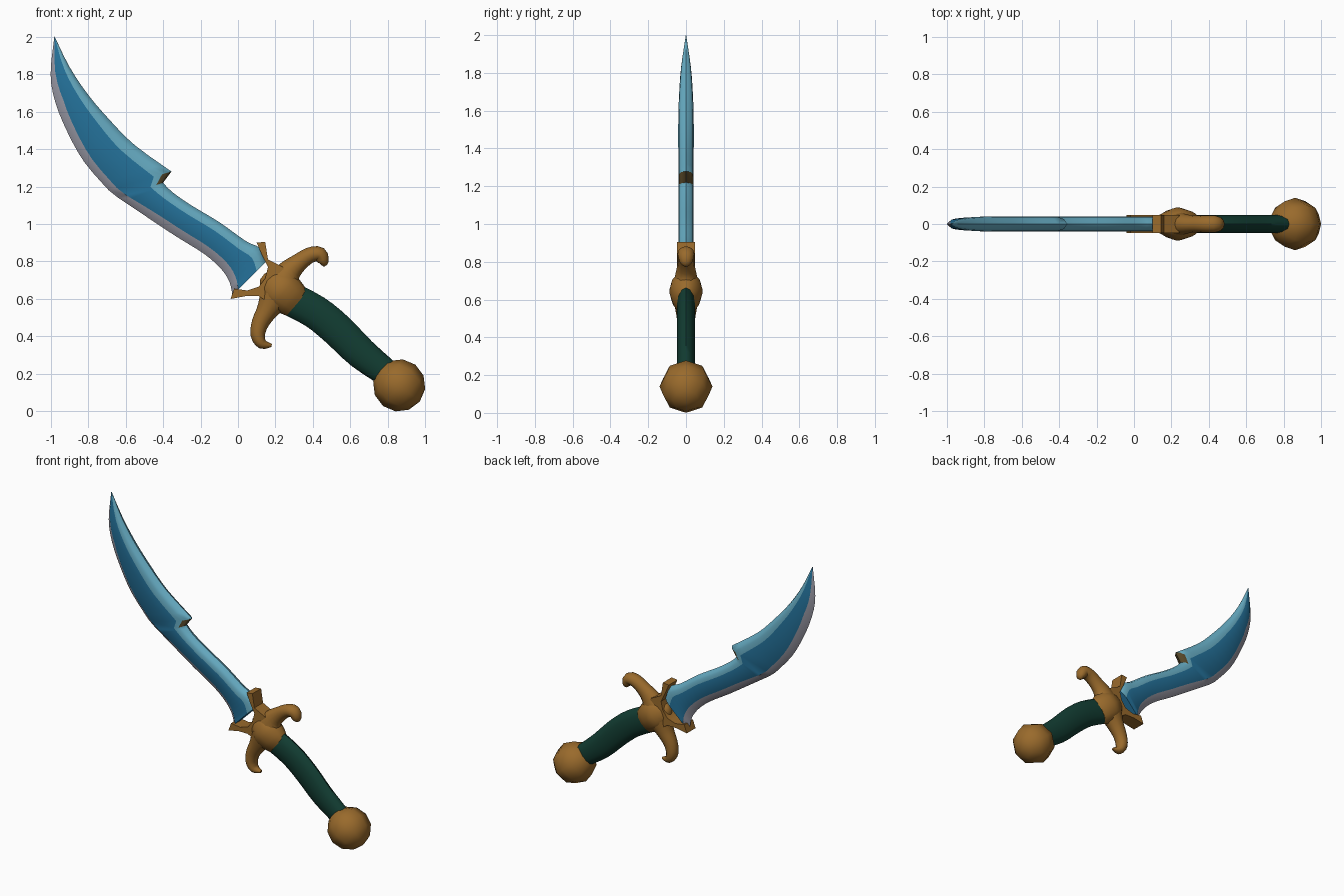
import bpy, bmesh, math
from mathutils import Vector, Matrix

if "Cube" in bpy.data.objects:
    bpy.data.objects.remove(bpy.data.objects["Cube"])


def material(name, rgb):
    m = bpy.data.materials.new(name)
    m.use_nodes = True
    m.diffuse_color = (*rgb, 1)
    m.node_tree.nodes["Principled BSDF"].inputs["Base Color"].default_value = (*rgb, 1)
    return m


gold = material("gold", (.32, .145, .025))
green = material("dark green", (.006, .046, .032))
blue = material("blade blue", (.018, .17, .33))
pale = material("pale blue", (.13, .4, .53))
silver = material("edge silver", (.33, .33, .39))
bronze = material("dark bronze", (.09, .06, .02))


def finish(name, bm, mats, angle=50):
    bmesh.ops.remove_doubles(bm, verts=bm.verts, dist=.0005)
    bmesh.ops.recalc_face_normals(bm, faces=bm.faces)
    mesh = bpy.data.meshes.new(name)
    bm.to_mesh(mesh)
    bm.free()
    for m in mats:
        mesh.materials.append(m)
    ob = bpy.data.objects.new(name, mesh)
    bpy.context.collection.objects.link(ob)
    bpy.ops.object.select_all(action='DESELECT')
    ob.select_set(True)
    bpy.context.view_layer.objects.active = ob
    bpy.ops.object.shade_smooth_by_angle(angle=math.radians(angle))
    return ob


def spline(rows, steps):
    """Catmull-Rom through rows of any width."""
    rows = [Vector(r) for r in rows]
    out = []
    for i in range(len(rows) - 1):
        b, c = rows[i], rows[i + 1]
        a = rows[i - 1] if i else b
        d = rows[min(i + 2, len(rows) - 1)]
        for s in range(steps):
            t = s / steps
            out.append(b + (c - a) * t / 2 + (a * 2 - b * 5 + c * 4 - d) * t * t / 2
                       + (b * 3 - a - c * 3 + d) * t ** 3 / 2)
    return out + [rows[-1]]


def loft(bm, rings, paint=lambda i, j: 0):
    """Skin closed rings of points; paint gives the material of each face."""
    vs = [[bm.verts.new(p) for p in ring] for ring in rings]
    n = len(vs[0])
    for i in range(len(vs) - 1):
        for j in range(n):
            k = (j + 1) % n
            f = bm.faces.new((vs[i][j], vs[i][k], vs[i + 1][k], vs[i + 1][j]))
            f.material_index = paint(i, j)
    bm.faces.new(vs[0])
    bm.faces.new(vs[-1])


def tube(name, rows, mat, sides=12, steps=3):
    """Oval tube: each row is x, z, radius in the sword plane, radius in y."""
    rows = spline(rows, steps)
    rings = []
    for i, (x, z, ra, rb) in enumerate(rows):
        a, b = rows[max(i - 1, 0)], rows[min(i + 1, len(rows) - 1)]
        n = Vector((a[1] - b[1], 0, b[0] - a[0])).normalized()
        ang = [math.tau * k / sides for k in range(sides)]
        rings.append([Vector((x, 0, z)) + n * ra * math.cos(t)
                      + Vector((0, rb * math.sin(t), 0)) for t in ang])
    bm = bmesh.new()
    loft(bm, rings)
    return finish(name, bm, [mat])


# Blade: spine x, z, cutting edge x, z, half thickness
outer = [(-.978, 2, -.98, 1.998, .001), (-.9, 1.84, -1, 1.80, .026),
         (-.8, 1.69, -.975, 1.65, .037), (-.68, 1.55, -.91, 1.49, .041),
         (-.55, 1.42, -.82, 1.33, .041), (-.355, 1.28, -.69, 1.18, .041)]
inner = [(-.4, 1.22, -.64, 1.14, .041), (-.35, 1.17, -.52, 1.06, .041),
         (-.25, 1.1, -.34, .94, .041), (-.1, 1.01, -.18, .84, .041),
         (.04, .91, -.09, .76, .041), (.12, .87, -.045, .69, .041),
         (.15, .8, -.03, .62, .041)]
upper = spline(outer, 3)
rings = []
for sx, sz, ex, ez, h in upper + spline(inner, 3):
    spine, edge = Vector((sx, 0, sz)), Vector((ex, 0, ez))
    bevel = 1 - min(.25, .045 / max((edge - spine).length, .01))
    half = [(.06, .65), (.15, .9), (.28, 1), (bevel, .85)]
    section = [(0, 0)] + half + [(1, 0)] + [(t, -w) for t, w in reversed(half)]
    rings.append([spine.lerp(edge, t) + Vector((0, w * h, 0)) for t, w in section])


def blade_paint(i, j):
    if i == len(upper) - 1 and j in (0, 1, 8, 9):
        return 3
    return 2 if j in (4, 5) else 0 if j in (3, 6) else 1


bm = bmesh.new()
loft(bm, rings, blade_paint)
finish("blade", bm, [blue, pale, silver, bronze], 40)

# Collar clasping the blade root, with a spike at each corner
outline = [(.1, .9), (.145, .905), (.16, .81), (.24, .77), (.28, .65), (.2, .56),
           (.11, .615), (.04, .615), (-.04, .6), (-.02, .655), (.05, .645),
           (.11, .665), (.145, .71), (.16, .77), (.13, .83)]
bm = bmesh.new()
face = bm.faces.new([bm.verts.new((x, -.048, z)) for x, z in outline])
ext = bmesh.ops.extrude_face_region(bm, geom=[face])
bmesh.ops.translate(bm, vec=(0, .096, 0),
                    verts=[v for v in ext["geom"] if isinstance(v, bmesh.types.BMVert)])
finish("guard_collar", bm, [gold], 40)

# Guard: swollen boss and two curled horns
tube("guard_boss", [(.13, .72, .02, .02), (.17, .69, .085, .06), (.225, .65, .11, .088),
                    (.28, .605, .1, .075), (.315, .575, .085, .048)], gold)
tube("upper_horn", [(.23, .65, .11, .075), (.265, .735, .07, .056), (.32, .79, .05, .045),
                    (.385, .834, .042, .045), (.437, .837, .04, .044),
                    (.455, .795, .028, .032), (.45, .777, .008, .01)], gold)
tube("lower_horn", [(.21, .63, .1, .075), (.16, .545, .06, .056), (.118, .47, .046, .045),
                    (.106, .405, .038, .042), (.13, .36, .028, .034),
                    (.18, .352, .008, .01)], gold)

# Grip
tube("grip", [(.26, .61, .09, .047), (.41, .532, .09, .047), (.53, .435, .09, .047),
              (.66, .308, .085, .047), (.82, .185, .07, .047)], green)

# Faceted pommel, its axis along the grip
bm = bmesh.new()
bmesh.ops.create_uvsphere(bm, u_segments=8, v_segments=6, radius=.14)
bmesh.ops.rotate(bm, verts=bm.verts, matrix=Matrix.Rotation(math.radians(128), 3, 'Y'))
bmesh.ops.translate(bm, verts=bm.verts, vec=(.86, 0, .139))
finish("pommel", bm, [gold], 60)
